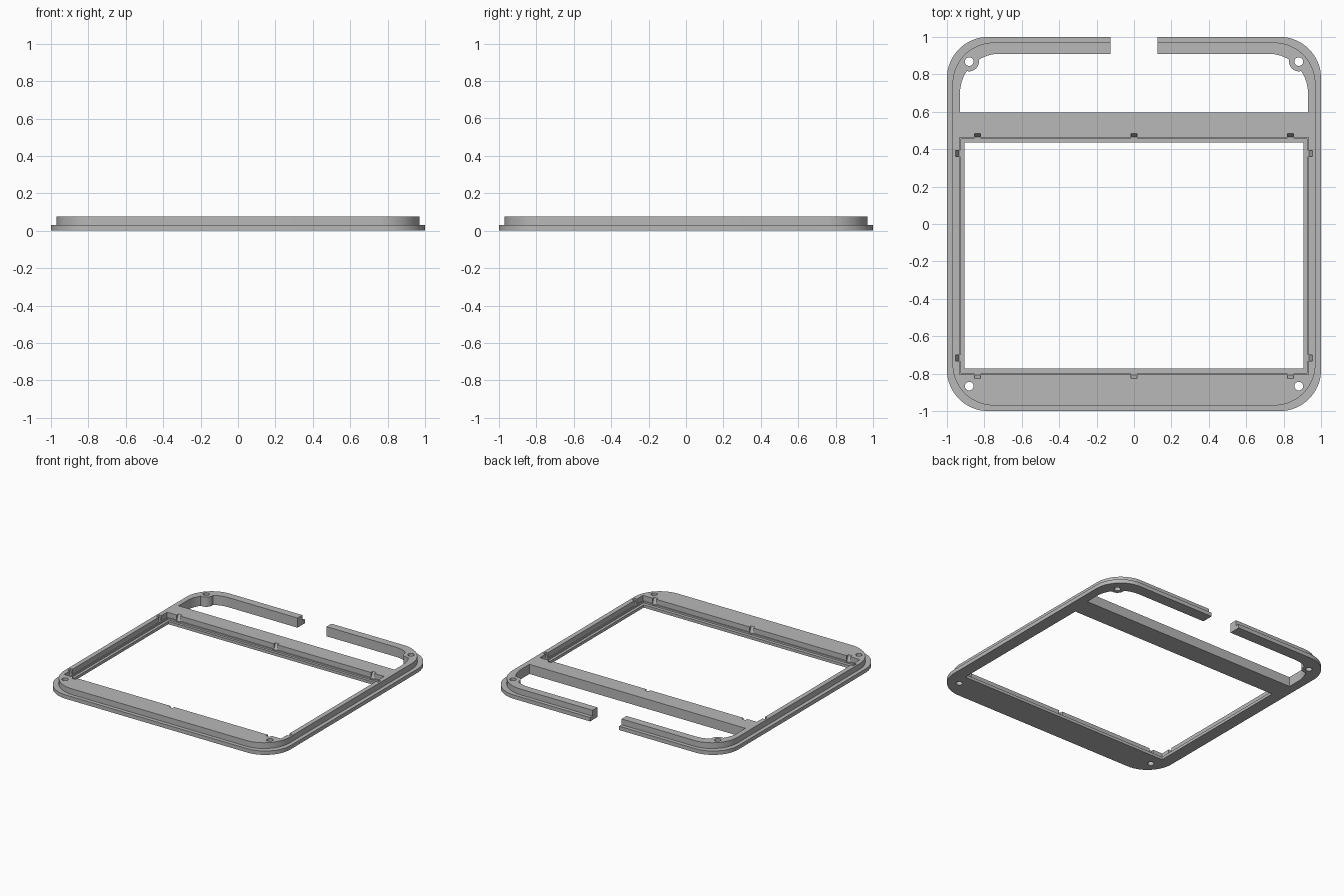
import bpy, bmesh
from math import sin, cos, pi

cube = bpy.data.objects.get("Cube")
if cube:
    bpy.data.objects.remove(cube, do_unlink=True)

grey = bpy.data.materials.new("plain grey")
grey.use_nodes = True
colour = (0.48, 0.48, 0.48, 1)
grey.diffuse_color = colour
grey.node_tree.nodes["Principled BSDF"].inputs["Base Color"].default_value = colour

TOP = 0.075       # full height
FLANGE = 0.03     # height of the outer flange
LEDGE = 0.022     # thickness of the window ledge
OVER = 0.2        # cutters reach past the body


def solid(name, points, offset):
    """Closed prism: a planar outline swept along an offset."""
    bm = bmesh.new()
    face = bm.faces.new([bm.verts.new(p) for p in points])
    swept = bmesh.ops.extrude_face_region(bm, geom=[face])["geom"]
    verts = [v for v in swept if isinstance(v, bmesh.types.BMVert)]
    bmesh.ops.translate(bm, vec=offset, verts=verts)
    bmesh.ops.recalc_face_normals(bm, faces=bm.faces)
    mesh = bpy.data.meshes.new(name)
    bm.to_mesh(mesh)
    bm.free()
    mesh.materials.append(grey)
    obj = bpy.data.objects.new(name, mesh)
    bpy.context.collection.objects.link(obj)
    return obj


def rounded(name, x0, x1, y0, y1, z0, z1, front_r=0, back_r=0, steps=16):
    """Box with separately rounded front and back corners."""
    points = []
    corners = [(x1, y1, -1, -1, back_r), (x0, y1, 1, -1, back_r),
               (x0, y0, 1, 1, front_r), (x1, y0, -1, 1, front_r)]
    for i, (x, y, sx, sy, r) in enumerate(corners):
        for k in range(steps + 1 if r else 1):
            a = (i + k / steps) * pi / 2
            points.append((x + sx * r + r * cos(a), y + sy * r + r * sin(a), z0)
                          if r else (x, y, z0))
    return solid(name, points, (0, 0, z1 - z0))


def cylinder(name, x, y, r, z0, z1, steps=32):
    ring = [2 * pi * k / steps for k in range(steps)]
    return solid(name, [(x + r * cos(a), y + r * sin(a), z0) for a in ring],
                 (0, 0, z1 - z0))


def combine(obj, tool, operation="DIFFERENCE"):
    """Apply one boolean and discard the tool."""
    tool.hide_render = True
    mod = obj.modifiers.new("cut", "BOOLEAN")
    mod.object, mod.operation, mod.solver = tool, operation, "EXACT"
    graph = bpy.context.evaluated_depsgraph_get()
    result = bpy.data.meshes.new_from_object(obj.evaluated_get(graph))
    obj.modifiers.clear()
    obj.data = result
    bpy.data.objects.remove(tool, do_unlink=True)


# Stepped frame body: wide flange with a narrower raised plate
frame = rounded("bezel_frame", -1, 1, -1, 1, 0, FLANGE, 0.22, 0.22)
raised = rounded("raised_plate", -0.97, 0.97, -0.97, 0.97, 0, TOP, 0.22, 0.22)
combine(frame, raised, "UNION")

# Main window: through opening with two recessed steps
combine(frame, rounded("window", -0.905, 0.905, -0.772, 0.435, -OVER, OVER))
combine(frame, rounded("ledge_recess", -0.926, 0.926, -0.797, 0.455, LEDGE, OVER))
combine(frame, rounded("rim_recess", -0.934, 0.934, -0.805, 0.463, 0.035, OVER))

# Back opening, leaving round bosses around the screw holes
opening = rounded("back_opening", -0.93, 0.93, 0.597, 0.91, -OVER, OVER, 0, 0.21)
for x in (-0.881, 0.881):
    combine(opening, cylinder("boss", x, 0.868, 0.052, -0.3, 0.3))
combine(frame, opening)

# Gap in the back rail
combine(frame, rounded("rail_gap", -0.125, 0.125, 0.8, 1.1, -OVER, OVER))

# Screw holes
for x in (-0.881, 0.881):
    for y in (-0.867, 0.868):
        combine(frame, cylinder("screw_hole", x, y, 0.023, -OVER, OVER))


def notch(x, y, dx, dy):
    """Sloped clip notch cut outward from the window wall along (dx, dy)."""
    half = 0.016
    profile = [(-0.012, LEDGE + 0.008), (0.001, LEDGE + 0.008),
               (0.022, TOP + 0.002), (-0.012, TOP + 0.002)]
    points = [(x + dx * d - abs(dy) * half, y + dy * d - abs(dx) * half, z)
              for d, z in profile]
    combine(frame, solid("notch", points,
                         (abs(dy) * 2 * half, abs(dx) * 2 * half, 0)))


# Clip notches around the window
for x in (-0.836, 0, 0.836):
    notch(x, 0.463, 0, 1)
    notch(x, -0.805, 0, -1)
for y in (-0.716, 0.378):
    notch(-0.934, y, -1, 0)
    notch(0.934, y, 1, 0)

# Smooth the rounded walls, keep edges crisp
for o in bpy.context.selected_objects:
    o.select_set(False)
frame.select_set(True)
bpy.context.view_layer.objects.active = frame
bpy.ops.object.shade_smooth_by_angle(angle=pi / 6)
